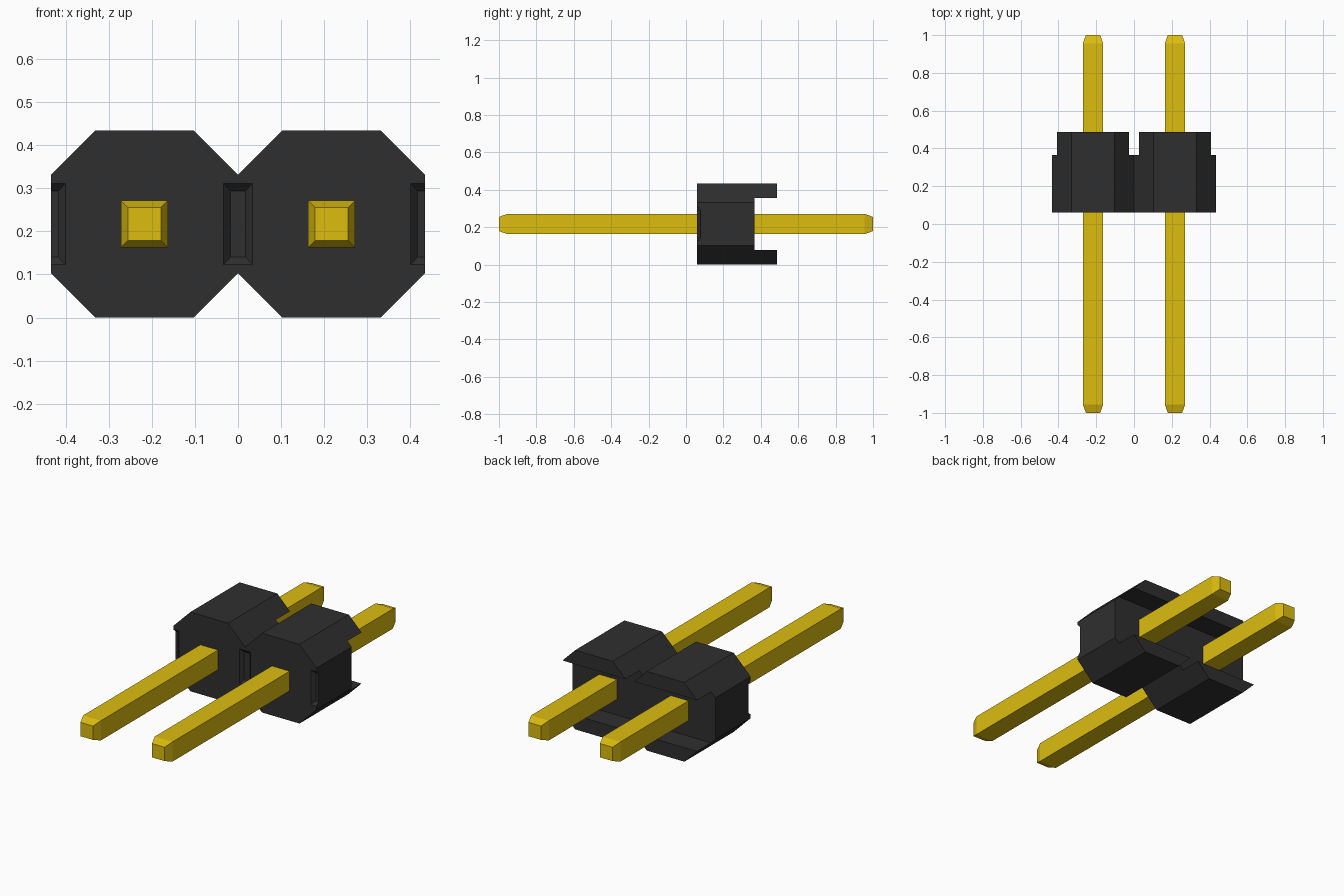
import bpy, bmesh

if "Cube" in bpy.data.objects:
    bpy.data.objects.remove(bpy.data.objects["Cube"])

PITCH, MID = 0.434, 0.217            # pin spacing, axis height


def material(name, rgb):
    m = bpy.data.materials.new(name)
    m.diffuse_color = (*rgb, 1)
    m.use_nodes = True
    m.node_tree.nodes["Principled BSDF"].inputs["Base Color"].default_value = m.diffuse_color
    return m


black = material("black_plastic", (0.028, 0.028, 0.028))
gold = material("gold", (0.72, 0.51, 0.005))


def loft(name, rings, mat=None):
    """Skin a list of (y, [(x, z), ...]) rings and cap both ends."""
    bm = bmesh.new()
    loops = [[bm.verts.new((x, y, z)) for x, z in pts] for y, pts in rings]
    n = len(loops[0])
    for a, b in zip(loops, loops[1:]):
        for i in range(n):
            j = (i + 1) % n
            bm.faces.new((a[i], a[j], b[j], b[i]))
    bm.faces.new(loops[0][::-1])
    bm.faces.new(loops[-1])
    bmesh.ops.recalc_face_normals(bm, faces=bm.faces)
    me = bpy.data.meshes.new(name)
    bm.to_mesh(me)
    bm.free()
    if mat:
        me.materials.append(mat)
    ob = bpy.data.objects.new(name, me)
    bpy.context.collection.objects.link(ob)
    return ob


def rect(cx, hx, hz):
    return [(cx - hx, MID - hz), (cx + hx, MID - hz),
            (cx + hx, MID + hz), (cx - hx, MID + hz)]


def cut(ob, cutter):
    mod = ob.modifiers.new("cut", 'BOOLEAN')
    mod.operation = 'DIFFERENCE'
    mod.solver = 'EXACT'
    mod.object = cutter
    bpy.context.view_layer.objects.active = ob
    bpy.ops.object.modifier_apply(modifier=mod.name)
    bpy.data.objects.remove(cutter)


# Housing: two joined octagons, extruded front to back
right = [(0, 0.103), (0.103, 0), (0.331, 0), (0.434, 0.103),
         (0.434, 0.331), (0.331, 0.434), (0.103, 0.434), (0, 0.331)]
outline = right + [(-x, z) for x, z in right[-2:0:-1]]
housing = loft("housing", [(0.06, outline), (0.487, outline)], black)

# Channel across the back
cut(housing, loft("channel_cutter", [(0.365, rect(0, 0.6, 0.14)),
                                     (0.6, rect(0, 0.6, 0.14))]))

# Shallow tapered recesses on the front, at the joint and both ends
for x in (-PITCH, 0, PITCH):
    cut(housing, loft("recess_cutter", [(0.042, rect(x, 0.051, 0.112)),
                                        (0.078, rect(x, 0.017, 0.077))]))

# Square pins with tapered tips
for side, x in (("left", -PITCH / 2), ("right", PITCH / 2)):
    tip, shaft = rect(x, 0.038, 0.038), rect(x, 0.054, 0.054)
    loft(side + "_pin", [(-1, tip), (-0.955, shaft),
                         (0.955, shaft), (1, tip)], gold)
